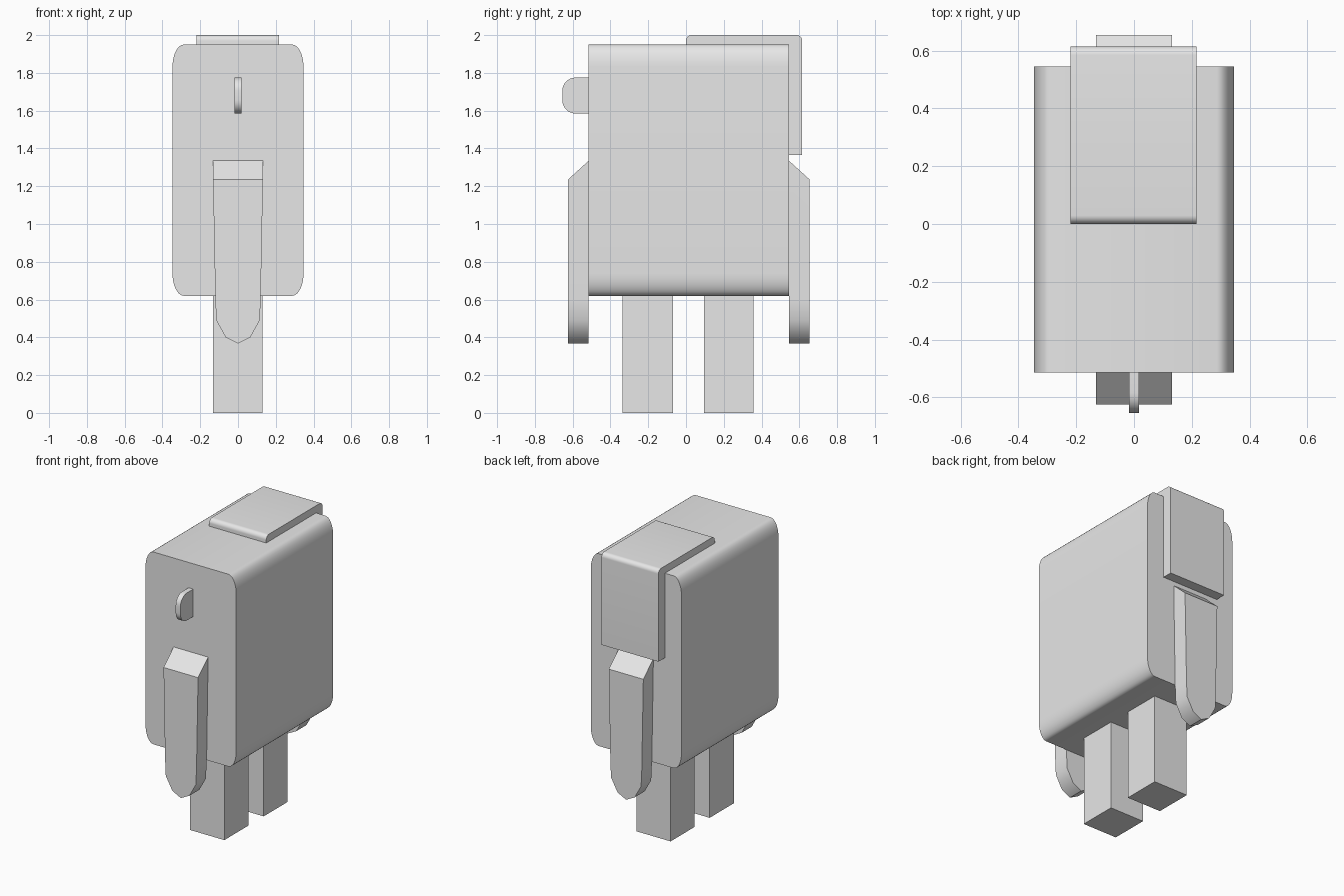
import bpy, bmesh, math
from mathutils import Vector

cube = bpy.data.objects.get("Cube")
if cube:
    bpy.data.objects.remove(cube, do_unlink=True)

grey = bpy.data.materials.new("plain_grey")
grey.use_nodes = True
colour = (0.8, 0.8, 0.8, 1)
grey.diffuse_color = colour
grey.node_tree.nodes["Principled BSDF"].inputs["Base Color"].default_value = colour


def loft(name, start, end):
    """Solid between two matching 3D outlines."""
    bm = bmesh.new()
    a = [bm.verts.new(p) for p in start]
    b = [bm.verts.new(p) for p in end]
    bm.faces.new(a)
    bm.faces.new(b[::-1])
    for i in range(len(a)):
        j = (i + 1) % len(a)
        bm.faces.new((a[i], b[i], b[j], a[j]))
    bmesh.ops.recalc_face_normals(bm, faces=bm.faces)
    mesh = bpy.data.meshes.new(name)
    bm.to_mesh(mesh)
    bm.free()
    mesh.materials.append(grey)
    obj = bpy.data.objects.new(name, mesh)
    bpy.context.collection.objects.link(obj)
    bpy.ops.object.select_all(action='DESELECT')
    obj.select_set(True)
    bpy.context.view_layer.objects.active = obj
    bpy.ops.object.shade_smooth_by_angle(angle=math.radians(40))
    return obj


def soften(points, steps=8):
    """Round each (u, v, cut_before, cut_after) corner with a curve."""
    out = []
    n = len(points)
    for i, (u, v, before, after) in enumerate(points):
        p = Vector((u, v))
        if not before:
            out.append(p)
            continue
        a = p + (Vector(points[i - 1][:2]) - p).normalized() * before
        b = p + (Vector(points[(i + 1) % n][:2]) - p).normalized() * after
        for k in range(steps + 1):
            t = k / steps * math.pi / 2
            out.append(p + (a - p) * (1 - math.sin(t)) + (b - p) * (1 - math.cos(t)))
    return out


def along_x(name, outline, x0, x1):
    return loft(name, [(x0, y, z) for y, z in outline], [(x1, y, z) for y, z in outline])


FRONT, BACK = -0.515, 0.545

# Main body: rounded in front view, flat at both ends
body = soften([(-0.347, 0.62, 0.12, 0.06), (0.347, 0.62, 0.06, 0.12),
               (0.347, 1.95, 0.12, 0.06), (-0.347, 1.95, 0.06, 0.12)])
loft("body", [(x, FRONT, z) for x, z in body], [(x, BACK, z) for x, z in body])

# Panel folded over the top and down the back
panel = soften([(0, 1.93, 0, 0), (0, 2, 0.03, 0.03), (0.615, 2, 0.03, 0.03),
                (0.615, 1.365, 0, 0), (0.53, 1.365, 0, 0), (0.53, 1.93, 0, 0)])
along_x("folded_panel", panel, -0.22, 0.216)

# Small fin on the front
fin = soften([(-0.5, 1.585, 0, 0), (-0.655, 1.585, 0.07, 0.07),
              (-0.655, 1.775, 0.07, 0.07), (-0.5, 1.775, 0, 0)])
along_x("front_fin", fin, -0.018, 0.018)

# Arms with a sloped shoulder and a pointed round tip
half = [(0.132, 1.335), (0.12, 0.6), (0.115, 0.49), (0.065, 0.4)]
arm = half + [(0, 0.367)] + [(-x, z) for x, z in reversed(half)]
for name, wall, side in (("front_arm", FRONT, -1), ("back_arm", BACK, 1)):
    outer = wall + side * 0.11
    loft(name, [(x, wall, z) for x, z in arm],
         [(x, outer, min(z, 1.235)) for x, z in arm])

# Legs
for name, y0, y1 in (("front_leg", -0.335, -0.07), ("back_leg", 0.095, 0.357)):
    along_x(name, [(y0, 0), (y1, 0), (y1, 0.65), (y0, 0.65)], -0.132, 0.13)
